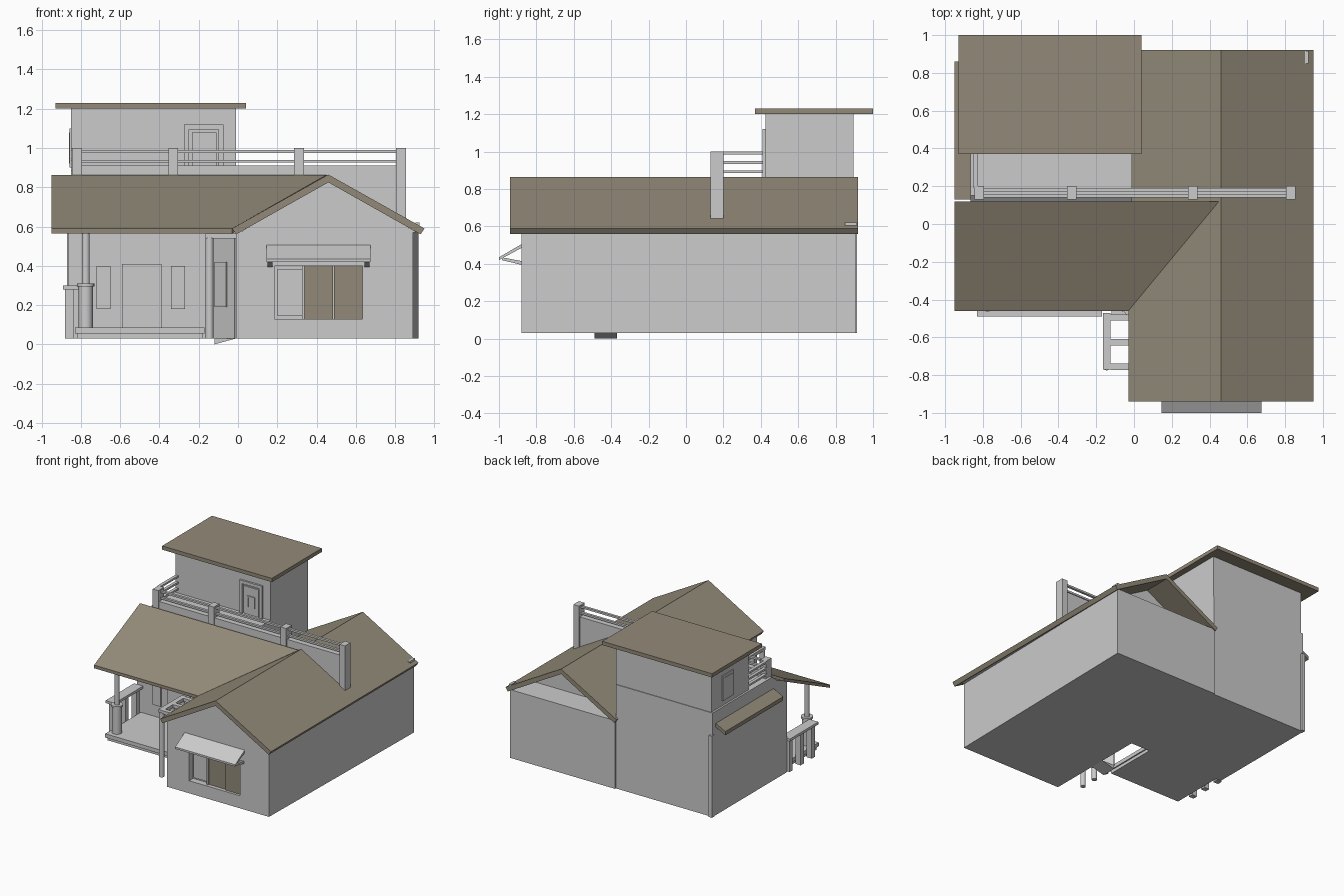
import bpy, bmesh
from math import atan2, hypot
from mathutils import Matrix

if "Cube" in bpy.data.objects:
    bpy.data.objects.remove(bpy.data.objects["Cube"])


def material(name, rgb):
    m = bpy.data.materials.new(name)
    m.use_nodes = True
    m.diffuse_color = (*rgb, 1)
    m.node_tree.nodes["Principled BSDF"].inputs["Base Color"].default_value = (*rgb, 1)
    return m


GREY = material("plaster_grey", (0.60, 0.60, 0.60))
BROWN = material("roof_brown", (0.29, 0.255, 0.19))


def finish(bm, name, mat):
    bmesh.ops.recalc_face_normals(bm, faces=bm.faces)
    mesh = bpy.data.meshes.new(name)
    bm.to_mesh(mesh)
    bm.free()
    mesh.materials.append(mat)
    ob = bpy.data.objects.new(name, mesh)
    bpy.context.collection.objects.link(ob)
    return ob


def box(name, x, y, z, mat=GREY):
    """Block given by its (low, high) range on each axis."""
    bm = bmesh.new()
    bmesh.ops.create_cube(bm, size=1)
    for v in bm.verts:
        for i, (lo, hi) in enumerate((x, y, z)):
            v.co[i] = hi if v.co[i] > 0 else lo
    return finish(bm, name, mat)


def prism(name, axis, profile, lo, hi, mat=GREY):
    """Extrude a 2D profile along an axis; the profile uses the other two axes in order."""
    def place(p, d):
        c = list(p)
        c.insert("xyz".index(axis), d)
        return c
    bm = bmesh.new()
    face = bm.faces.new([bm.verts.new(place(p, lo)) for p in profile])
    ext = bmesh.ops.extrude_face_region(bm, geom=[face])["geom"]
    for v in ext:
        if isinstance(v, bmesh.types.BMVert):
            v.co["xyz".index(axis)] = hi
    return finish(bm, name, mat)


def cylinder(name, x, y, z, r):
    bm = bmesh.new()
    bmesh.ops.create_cone(bm, cap_ends=True, segments=16, radius1=r, radius2=r, depth=z[1] - z[0],
                          matrix=Matrix.Translation((x, y, sum(z) / 2)))
    ob = finish(bm, name, GREY)
    for p in ob.data.polygons:
        p.use_smooth = abs(p.normal.z) < 0.5
    return ob


def frame(name, x, y, z, w):
    """Raised border on a wall that faces the front."""
    box(name + "_left", (x[0], x[0] + w), y, z)
    box(name + "_right", (x[1] - w, x[1]), y, z)
    box(name + "_top", (x[0] + w, x[1] - w), y, (z[1] - w, z[1]))


# Gabled wing: walls, with a window recess cut into the front
wing = prism("gable_wing_walls", "z",
             [(-0.01, -0.88), (0.89, -0.88), (0.92, 0.91), (-0.01, 0.91)], 0.03, 0.575)
cutter = box("window_cutter", (0.185, 0.635), (-1, -0.83), (0.13, 0.4))
mod = wing.modifiers.new("window", "BOOLEAN")
mod.operation, mod.solver, mod.object = "DIFFERENCE", "EXACT", cutter
bpy.context.view_layer.objects.active = wing
bpy.ops.object.modifier_apply(modifier="window")
bpy.data.objects.remove(cutter)
prism("gable_wall", "y", [(0.01, 0.57), (0.46, 0.835), (0.91, 0.57)], -0.88, 0.7)

# Front window: one grey pane, two brown panels
box("window_pane", (0.2, 0.325), (-0.845, -0.825), (0.145, 0.385))
box("window_mullion", (0.325, 0.338), (-0.86, -0.825), (0.13, 0.4))
for i, x in enumerate((0.338, 0.49)):
    box(f"window_panel_{i}", (x, x + 0.145), (-0.85 - 0.01 * i, -0.825), (0.13, 0.4), BROWN)

# Awning over the window
prism("window_awning", "x", [(-0.88, 0.505), (-1, 0.435), (-1, 0.42), (-0.88, 0.485)], 0.145, 0.675)
for i, x in enumerate((0.15, 0.645)):
    prism(f"awning_bracket_{i}", "x", [(-0.88, 0.395), (-0.985, 0.42), (-0.985, 0.435), (-0.88, 0.415)],
          x, x + 0.025)

# Left wing with porch wall and flat terrace
prism("left_wing_walls", "x",
      [(-0.04, 0.03), (0.9, 0.03), (0.9, 0.86), (0.15, 0.86), (0.1, 0.82), (-0.04, 0.75)], -0.865, -0.01)
box("corner_pilaster", (-0.87, -0.84), (0.88, 0.915), (0.03, 0.68))

# Main roofs
prism("gable_roof", "y", [(-0.03, 0.59), (0.46, 0.865), (0.95, 0.59), (0.93, 0.56), (0.46, 0.825),
                          (-0.01, 0.56)], -0.94, 0.92, BROWN)
bm = bmesh.new()
outline = [(-0.95, -0.46), (-0.03, -0.46), (0.45, 0.12), (-0.95, 0.12)]
bottom = bm.faces.new([bm.verts.new((x, y, 0.565 + 0.47 * (y + 0.46))) for x, y in outline])
lift = bmesh.ops.extrude_face_region(bm, geom=[bottom])["geom"]
bmesh.ops.translate(bm, vec=(0, 0, 0.025), verts=[v for v in lift if isinstance(v, bmesh.types.BMVert)])
finish(bm, "porch_roof", BROWN)
prism("side_canopy", "y", [(-0.95, 0.69), (-0.95, 0.72), (-0.86, 0.765), (-0.86, 0.735)], 0.13, 0.86, BROWN)
box("roof_vent", (0.905, 0.925), (0.85, 0.915), (0.59, 0.62))

# Upper room
box("upper_room", (-0.85, -0.01), (0.425, 0.895), (0.85, 1.21))
box("upper_roof", (-0.93, 0.04), (0.37, 1.0), (1.2, 1.23), BROWN)
frame("upper_door_frame", (-0.275, -0.075), (0.41, 0.425), (0.86, 1.12), 0.025)
box("upper_door", (-0.235, -0.11), (0.417, 0.425), (0.86, 1.08))
frame("upper_door_light", (-0.21, -0.14), (0.41, 0.417), (0.92, 1.01), 0.012)
box("upper_side_window", (-0.858, -0.85), (0.62, 0.76), (0.9, 1.1))
box("upper_side_pane", (-0.861, -0.857), (0.645, 0.735), (0.92, 1.08))

# Parapet with posts and rails
prism("parapet", "y", [(-0.845, 0.8), (0.46, 0.8), (0.85, 0.58), (0.85, 0.91), (-0.845, 0.91)], 0.14, 0.19)
for i, x in enumerate((-0.82, -0.33, 0.31, 0.83)):
    box(f"parapet_post_{i}", (x - 0.025, x + 0.025), (0.13, 0.2), (0.62 if i == 3 else 0.84, 1.0))
for i, z in enumerate((0.925, 0.975)):
    box(f"front_rail_{i}", (-0.82, 0.83), (0.155, 0.175), (z, z + 0.015))
for i, z in enumerate((0.885, 0.935, 0.985)):
    box(f"side_rail_{i}", (-0.85, -0.825), (0.19, 0.43), (z, z + 0.015))

# Porch deck, door and windows
box("porch_base", (-0.82, -0.18), (-0.475, -0.04), (0.03, 0.055))
box("porch_deck", (-0.83, -0.17), (-0.49, -0.04), (0.055, 0.085))
box("porch_door", (-0.59, -0.39), (-0.05, -0.04), (0.085, 0.41))
for i, x in enumerate((-0.72, -0.34)):
    box(f"porch_window_{i}", (x, x + 0.07), (-0.05, -0.04), (0.18, 0.4))

# Porch column on its round pedestal
cylinder("column_pedestal", -0.775, -0.42, (0.085, 0.3), 0.036)
cylinder("column_cap", -0.775, -0.42, (0.295, 0.31), 0.044)
cylinder("column_shaft", -0.775, -0.42, (0.31, 0.6), 0.02)

# Side railing of the porch
box("porch_ledge", (-0.89, -0.81), (-0.4, -0.04), (0.28, 0.3))
for i in range(3):
    y = -0.37 + 0.14 * i
    box(f"ledge_post_{i}", (-0.88, -0.835), (y, y + 0.04), (0.03, 0.28))

# Pergola beside the gabled wing
box("pergola_beam", (-0.165, -0.125), (-0.77, -0.47), (0.54, 0.565))
for i, y in enumerate((-0.755, -0.625, -0.495)):
    box(f"pergola_rafter_{i}", (-0.125, -0.01), (y - 0.017, y + 0.017), (0.54, 0.565))
    cylinder(f"pergola_post_{i}", -0.145, y, (0.03, 0.545), 0.02)

# Entrance door standing ajar, with its threshold
a, b = (-0.01, -0.5), (-0.12, -0.37)
turn = Matrix.Translation((*a, 0)) @ Matrix.Rotation(atan2(b[1] - a[1], b[0] - a[0]), 4, "Z")
width = hypot(b[0] - a[0], b[1] - a[1])
for name, u, v, z in (("entrance_door", (0, width), (-0.01, 0.01), (0.03, 0.54)),
                      ("entrance_door_panel", (0.06, width - 0.02), (0.01, 0.016), (0.19, 0.42))):
    box(name, u, v, z).matrix_world = turn
prism("entrance_threshold", "y", [(-0.01, 0.03), (-0.12, 0.03), (-0.12, 0.0)], -0.49, -0.37)
